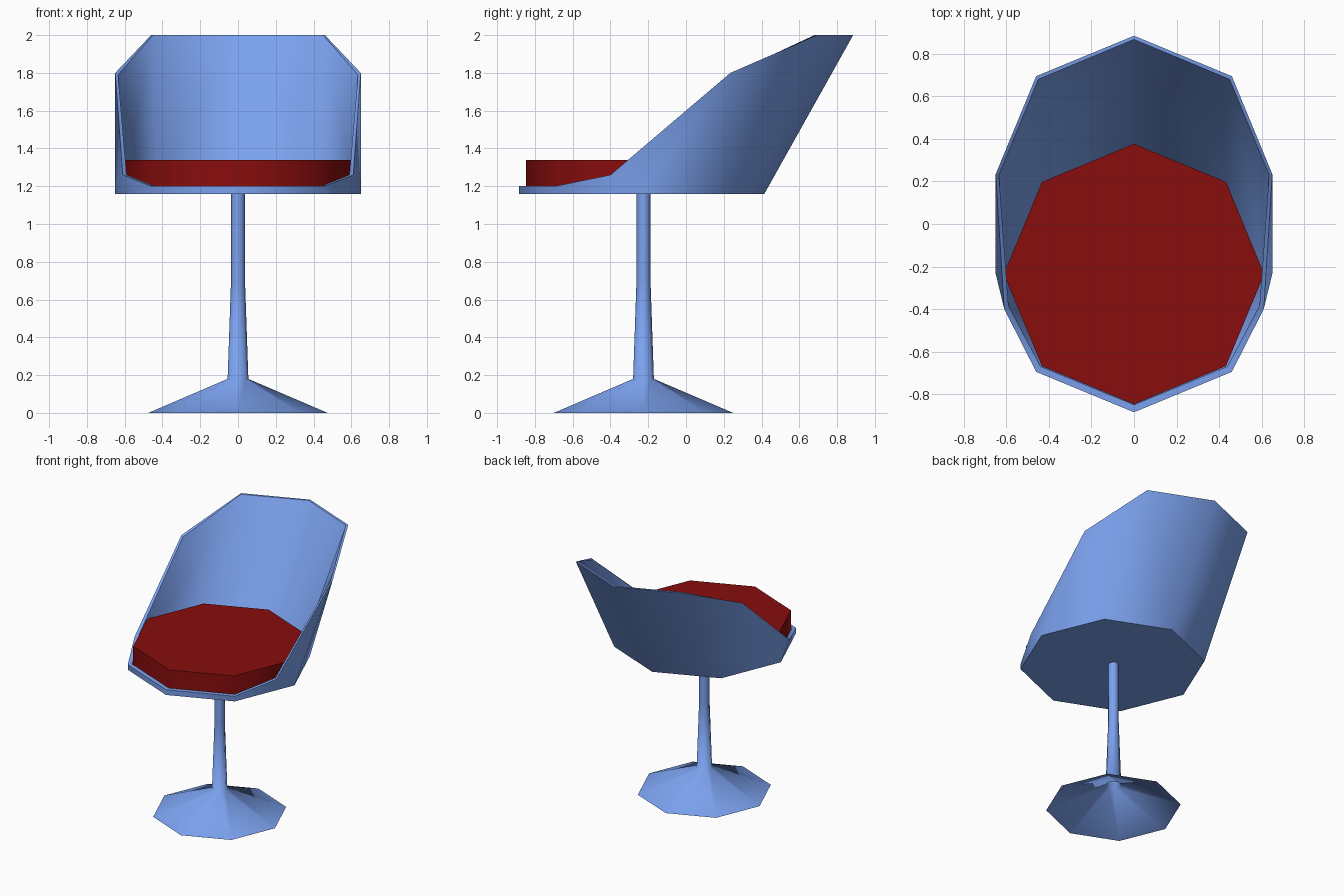
import bpy, bmesh, math

if "Cube" in bpy.data.objects:
    bpy.data.objects.remove(bpy.data.objects["Cube"])

CY = -0.235  # shared vertical axis of seat, stem and foot


def material(name, rgb):
    m = bpy.data.materials.new(name)
    m.diffuse_color = (*rgb, 1)
    m.use_nodes = True
    m.node_tree.nodes["Principled BSDF"].inputs["Base Color"].default_value = m.diffuse_color
    return m


def finish(name, bm, mat, angle):
    bmesh.ops.remove_doubles(bm, verts=bm.verts, dist=1e-4)
    mesh = bpy.data.meshes.new(name)
    bm.to_mesh(mesh)
    bm.free()
    ob = bpy.data.objects.new(name, mesh)
    bpy.context.collection.objects.link(ob)
    mesh.materials.append(mat)
    bpy.ops.object.select_all(action='DESELECT')
    bpy.context.view_layer.objects.active = ob
    ob.select_set(True)
    bpy.ops.object.shade_smooth_by_angle(angle=math.radians(angle))
    return ob


def lathe(name, profile, cy, mat, angle, sides=8):
    """Spin a (radius, z) profile, listed bottom to top, about x=0, y=cy."""
    bm = bmesh.new()
    rings = [[bm.verts.new((r * math.cos(k * math.tau / sides),
                            cy + r * math.sin(k * math.tau / sides), z))
              for k in range(sides)] for r, z in profile]
    for a, b in zip(rings, rings[1:]):
        for k in range(sides):
            n = (k + 1) % sides
            bm.faces.new((a[k], a[n], b[n], b[k]))
    return finish(name, bm, mat, angle)


def half_octagon(r, z):
    """Right half from back to front, side corner doubled to match the rim."""
    return [(r * math.cos(math.radians(a)), CY + r * math.sin(math.radians(a)), z)
            for a in (90, 45, 0, 0, -45, -90)]


blue = material("blue_plastic", (0.20, 0.36, 0.86))
red = material("red_fabric", (0.25, 0.004, 0.004))

# Shell: right half as stacked loops (underside, outer rim, inner rim, floor)
outer_rim = [(0, .885, 2.0), (.46, .695, 2.0), (.65, .235, 1.8),
             (.61, -.40, 1.26), (.46, -.695, 1.2), (0, -.885, 1.2)]
inner_rim = [(0, .868, 2.0), (.45, .68, 2.0), (.635, .23, 1.79),
             (.59, -.385, 1.26), (.44, -.67, 1.2), (0, -.85, 1.2)]
bm = bmesh.new()
loops = [[bm.verts.new(p) for p in pts] for pts in
         (half_octagon(.65, 1.16), outer_rim, inner_rim, half_octagon(.612, 1.185))]
for a, b in zip(loops, loops[1:]):
    for i in range(5):
        bm.faces.new((a[i], b[i], b[i + 1], a[i + 1]))
bm.faces.new(loops[0])
bm.faces.new(loops[-1][::-1])
shell = finish("shell", bm, blue, 50)
shell.modifiers.new("mirror", 'MIRROR').use_clip = True

# Seat cushion
lathe("seat_cushion", [(0, 1.19), (.612, 1.19), (.612, 1.34), (0, 1.34)], CY, red, 50)

# Flared pedestal, open underneath
lathe("pedestal", [(.475, 0), (.055, .18), (.037, .7), (.037, 1.16)], -.225, blue, 75)
